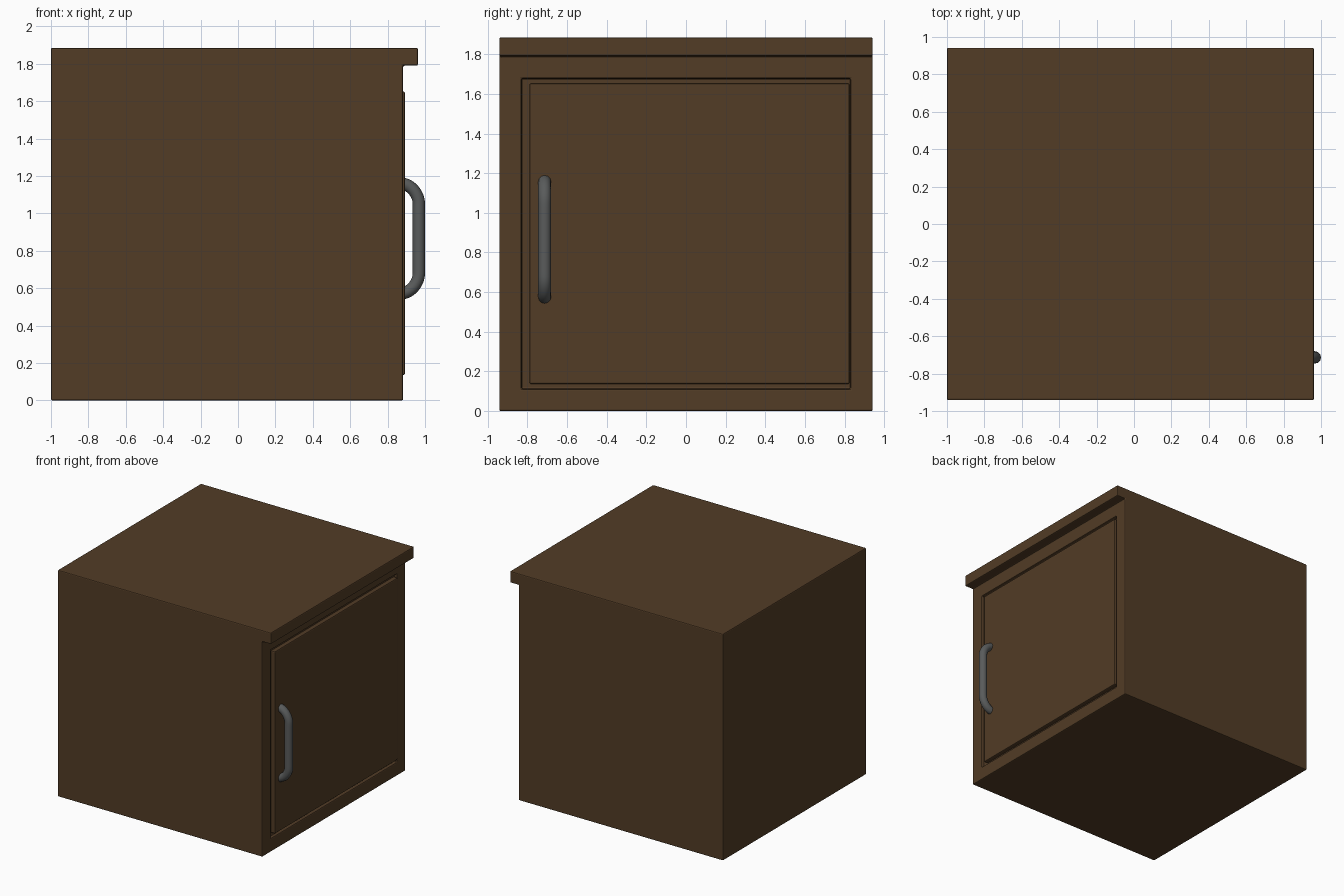
import bpy, bmesh, math
from mathutils import Vector

if "Cube" in bpy.data.objects:
    bpy.data.objects.remove(bpy.data.objects["Cube"])


def material(name, color):
    m = bpy.data.materials.new(name)
    m.diffuse_color = color
    m.use_nodes = True
    m.node_tree.nodes["Principled BSDF"].inputs["Base Color"].default_value = m.diffuse_color
    return m


WOOD = material("dark_wood", (0.084, 0.045, 0.019, 1))
METAL = material("grey_metal", (0.10, 0.105, 0.105, 1))


def extrude_profile(bm, profile, y0, y1):
    """Extrude an (x, z) outline along y."""
    face = bm.faces.new([bm.verts.new((x, y0, z)) for x, z in profile])
    ext = bmesh.ops.extrude_face_region(bm, geom=[face])
    verts = [g for g in ext["geom"] if isinstance(g, bmesh.types.BMVert)]
    bmesh.ops.translate(bm, vec=(0, y1 - y0, 0), verts=verts)
    bmesh.ops.recalc_face_normals(bm, faces=bm.faces)


def finish(bm, name, mat, bevel):
    mesh = bpy.data.meshes.new(name)
    bm.to_mesh(mesh)
    bm.free()
    obj = bpy.data.objects.new(name, mesh)
    bpy.context.collection.objects.link(obj)
    mesh.materials.append(mat)
    mod = obj.modifiers.new("soft_edges", "BEVEL")
    mod.width, mod.segments = bevel, 2
    mod.limit_method = "ANGLE"
    return obj


# cabinet body with overhanging top lip
bm = bmesh.new()
extrude_profile(bm, [(-1, 0), (0.883, 0), (0.883, 1.79), (0.962, 1.79),
                     (0.962, 1.885), (-1, 1.885)], -0.942, 0.942)
bm.normal_update()

# shallow door recess in the face under the lip
front = next(f for f in bm.faces if f.normal.x > 0.9
             and abs(f.calc_center_median().x - 0.883) < 0.01)
bmesh.ops.inset_region(bm, faces=[front], thickness=0.112, use_even_offset=True)
ext = bmesh.ops.extrude_discrete_faces(bm, faces=[front])
bmesh.ops.translate(bm, vec=(-0.025, 0, 0), verts=ext["faces"][0].verts)
finish(bm, "cabinet_body", WOOD, 0.008)

# door panel, standing slightly proud of the body
bm = bmesh.new()
extrude_profile(bm, [(0.85, 0.137), (0.893, 0.137), (0.893, 1.652), (0.85, 1.652)],
                -0.79, 0.825)
finish(bm, "door", WOOD, 0.008)

# bowed pull handle
R, Y, MID = 0.033, -0.713, 0.866
curve = bpy.data.curves.new("door_handle", "CURVE")
curve.dimensions = "3D"
curve.bevel_depth, curve.bevel_resolution = R, 4
curve.use_fill_caps = True
curve.resolution_u = 10
spline = curve.splines.new("BEZIER")
spline.bezier_points.add(3)
path = [(0.875, 0.292, (0.045, 0)), (0.967, 0.185, (0, -0.055)),
        (0.967, -0.185, (0, -0.055)), (0.875, -0.292, (-0.045, 0))]
for p, (x, dz, (tx, tz)) in zip(spline.bezier_points, path):
    co, t = Vector((x, Y, MID + dz)), Vector((tx, 0, tz))
    p.handle_left_type = p.handle_right_type = "FREE"
    p.co, p.handle_left, p.handle_right = co, co - t, co + t
handle = bpy.data.objects.new("door_handle", curve)
bpy.context.collection.objects.link(handle)
curve.materials.append(METAL)
bpy.context.view_layer.objects.active = handle
handle.select_set(True)
bpy.ops.object.convert(target="MESH")
bpy.ops.object.shade_smooth_by_angle(angle=math.radians(40))
